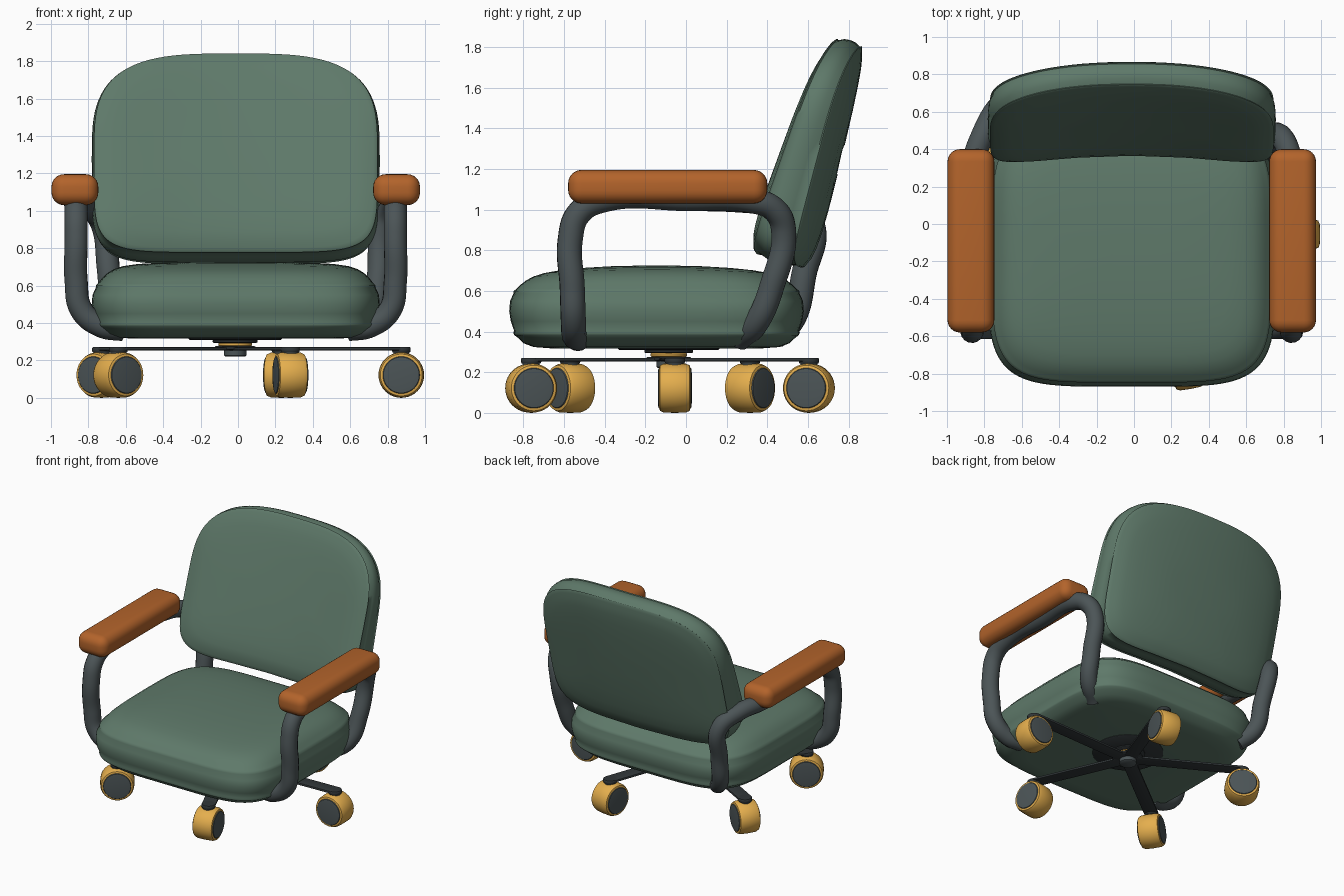
import bpy, bmesh, math
from mathutils import Vector, Matrix

cube = bpy.data.objects.get("Cube")
if cube:
    bpy.data.objects.remove(cube, do_unlink=True)

CX = -0.012  # the chair body sits slightly off the origin


def material(name, rgb):
    m = bpy.data.materials.new(name)
    m.use_nodes = True
    m.diffuse_color = (*rgb, 1)
    m.node_tree.nodes["Principled BSDF"].inputs["Base Color"].default_value = (*rgb, 1)
    return m


GREEN = material("green upholstery", (0.113, 0.192, 0.143))
ORANGE = material("orange wood", (0.45, 0.126, 0.024))
YELLOW = material("yellow rubber", (0.78, 0.425, 0.075))
GREY = material("grey metal", (0.072, 0.09, 0.095))
DARK = material("dark metal", (0.03, 0.037, 0.04))


def finish(name, bm, mat, angle=40):
    bmesh.ops.recalc_face_normals(bm, faces=bm.faces)
    mesh = bpy.data.meshes.new(name)
    bm.to_mesh(mesh)
    bm.free()
    ob = bpy.data.objects.new(name, mesh)
    bpy.context.collection.objects.link(ob)
    mesh.materials.append(mat)
    bpy.ops.object.select_all(action='DESELECT')
    ob.select_set(True)
    bpy.context.view_layer.objects.active = ob
    bpy.ops.object.shade_smooth_by_angle(angle=math.radians(angle))
    return ob


def loft(bm, rings):
    """Skin closed rings of points and cap both ends."""
    rows = [[bm.verts.new(p) for p in ring] for ring in rings]
    n = len(rows[0])
    for a, b in zip(rows, rows[1:]):
        for i in range(n):
            bm.faces.new((a[i], a[(i + 1) % n], b[(i + 1) % n], b[i]))
    bm.faces.new(rows[0])
    bm.faces.new(rows[-1])


def cushion(name, half, powers, profile, place):
    """Rounded pad: profile is (inset, height); place maps (u, v, w) to space."""
    rings = []
    for inset, w in profile:
        ring = []
        for i in range(96):
            c, s = math.cos(math.tau * i / 96), math.sin(math.tau * i / 96)
            e = 2 / (powers[0] if s > 0 else powers[1])
            u = math.copysign(abs(c) ** e, c) * (half[0] - inset)
            v = math.copysign(abs(s) ** e, s) * (half[1] - inset)
            ring.append(place(u, v, w))
        rings.append(ring)
    bm = bmesh.new()
    loft(bm, rings)
    return finish(name, bm, GREEN, 60)


def lathe(name, profile, mat, matrix, sides=40):
    """Turn (radius, height) points about the local z axis."""
    bm = bmesh.new()
    loft(bm, [[matrix @ Vector((r * math.cos(math.tau * i / sides),
                                r * math.sin(math.tau * i / sides), h))
               for i in range(sides)] for r, h in profile])
    return finish(name, bm, mat)


def box(name, centre, size, mat, bevel, segments, turn=0):
    bm = bmesh.new()
    bmesh.ops.create_cube(bm, size=1)
    bmesh.ops.scale(bm, vec=size, verts=bm.verts)
    bmesh.ops.bevel(bm, geom=bm.edges[:], offset=bevel, segments=segments,
                    affect='EDGES', profile=0.5)
    bmesh.ops.transform(bm, matrix=Matrix.Translation(centre) @ Matrix.Rotation(turn, 4, 'Z'),
                        verts=bm.verts)
    return finish(name, bm, mat)


def tube(name, points, radius):
    cu = bpy.data.curves.new(name, 'CURVE')
    cu.dimensions = '3D'
    cu.bevel_depth = radius
    cu.bevel_resolution = 6
    cu.resolution_u = 10
    cu.use_fill_caps = True
    sp = cu.splines.new('BEZIER')
    sp.bezier_points.add(len(points) - 1)
    for bp, p in zip(sp.bezier_points, points):
        bp.co = p
        bp.handle_left_type = bp.handle_right_type = 'AUTO'
    cu.materials.append(GREY)
    ob = bpy.data.objects.new(name, cu)
    bpy.context.collection.objects.link(ob)
    bpy.ops.object.select_all(action='DESELECT')
    ob.select_set(True)
    bpy.context.view_layer.objects.active = ob
    bpy.ops.object.convert(target='MESH')


# Seat cushion with two piping ridges; the crown falls away to front and rear
seat_profile = [(0.5, 0.318), (0.2, 0.318), (0.12, 0.324), (0.07, 0.343), (0.042, 0.37),
                (0.026, 0.382), (0.02, 0.394), (0.024, 0.405), (0.008, 0.45), (0, 0.5),
                (0.004, 0.55), (0.022, 0.59), (0.022, 0.6), (0.034, 0.612),
                (0.055, 0.64), (0.085, 0.668), (0.12, 0.689), (0.17, 0.705), (0.25, 0.716),
                (0.36, 0.722), (0.5, 0.725), (0.66, 0.725)]


def place_seat(u, v, w):
    drop = 0.035 * (v / 0.72) ** 2 * max(0, (w - 0.6) / 0.125)
    return (u + CX, v - 0.145, w - drop)


cushion("seat_cushion", (0.77, 0.725), (4.5, 4.8), seat_profile, place_seat)

# Backrest: leaning, bowed around the sitter and thinner toward the top
LEAN = 0.297
half_side = [(0.5, 1.0), (0.32, 0.985), (0.2, 0.95), (0.12, 0.9), (0.065, 0.82), (0.035, 0.73),
             (0.018, 0.69), (0.012, 0.64), (0.018, 0.58), (0.004, 0.3)]
back_profile = [(i, -w) for i, w in half_side] + [(0, 0)] + half_side[::-1]


def place_back(u, v, w):
    depth = w * (0.13 - 0.06 * v)
    bow = 0.025 - 0.075 * (u / 0.77) ** 2
    y = 0.615 + v * math.sin(LEAN) + depth * math.cos(LEAN) + bow
    return (u + CX, y, 1.285 + v * math.cos(LEAN) - depth * math.sin(LEAN))


cushion("backrest_cushion", (0.77, 0.575), (3.3, 6), back_profile, place_back)

# Arm frames: shared front half, each side with its own rear post
front_path = [(0.60, -0.53, 0.365), (0.72, -0.55, 0.385), (0.825, -0.555, 0.47),
              (0.853, -0.56, 0.62), (0.853, -0.57, 0.85), (0.853, -0.525, 0.985),
              (0.853, -0.40, 1.05), (0.853, 0.0, 1.055)]
rear_paths = {
    "left": [(0.853, 0.32, 1.045), (0.82, 0.435, 1.0), (0.78, 0.48, 0.9),
             (0.76, 0.425, 0.63), (0.72, 0.35, 0.45), (0.60, 0.26, 0.365)],
    "right": [(0.853, 0.30, 1.045), (0.79, 0.49, 1.02), (0.715, 0.62, 0.93),
              (0.68, 0.58, 0.68), (0.655, 0.53, 0.47), (0.57, 0.44, 0.375)],
}
for side, sx in (("left", 1), ("right", -1)):
    path = [(sx * x + CX, y, z) for x, y, z in front_path + rear_paths[side]]
    tube(side + "_arm_frame", path, 0.062)
    box(side + "_armrest", (sx * 0.86 + CX, -0.09, 1.113), (0.25, 0.98, 0.165),
        ORANGE, 0.066, 6)

# Swivel hub under the seat
hub = Vector((-0.015, -0.085, 0))
at_hub = Matrix.Translation(hub)
for name, r, low, high, mat in (("seat_plate", 0.25, 0.31, 0.325, DARK),
                                ("swivel_plate", 0.12, 0.294, 0.312, DARK),
                                ("swivel_ring", 0.09, 0.275, 0.296, YELLOW),
                                ("hub_core", 0.11, 0.255, 0.276, DARK),
                                ("hub_cap", 0.06, 0.222, 0.26, GREY)):
    lathe(name, [(r - 0.006, low), (r, low + 0.005), (r, high - 0.005), (r - 0.006, high)],
          mat, at_hub)

# Five legs, each with a caster whose axle lies roughly across the leg
tyre = [(0.098, -0.077), (0.112, -0.073), (0.12, -0.055), (0.122, 0),
        (0.12, 0.055), (0.112, 0.073), (0.098, 0.077)]
wheel_cap = [(0.07, -0.084), (0.096, -0.081), (0.104, -0.07),
             (0.104, 0.07), (0.096, 0.081), (0.07, 0.084)]
casters = [(0.873, -0.055, 0), (0.23, 0.605, 80), (-0.73, 0.315, 146),
           (-0.64, -0.57, 214), (0.28, -0.762, 280)]
for i, (x, y, swivel) in enumerate(casters):
    n = str(i + 1)
    end = Vector((x, y, 0))
    span = end - hub
    turn = math.atan2(span.y, span.x)
    middle = (hub + end) / 2 + Vector((0, 0, 0.262))
    box("base_leg_" + n, middle, (span.length, 0.1, 0.018), DARK, 0.006, 2, turn)
    lathe("leg_end_" + n, [(0.046, 0.243), (0.05, 0.25), (0.05, 0.266), (0.046, 0.271)],
          DARK, Matrix.Translation(end), 24)
    lathe("caster_stem_" + n, [(0.042, 0.19), (0.042, 0.25)], GREY,
          Matrix.Translation(end), 20)
    axle = (Matrix.Translation(end + Vector((0, 0, 0.122)))
            @ Matrix.Rotation(math.radians(swivel), 4, 'Z')
            @ Matrix.Rotation(math.pi / 2, 4, 'X'))
    lathe("caster_tyre_" + n, tyre, YELLOW, axle)
    lathe("caster_cap_" + n, wheel_cap, GREY, axle)
